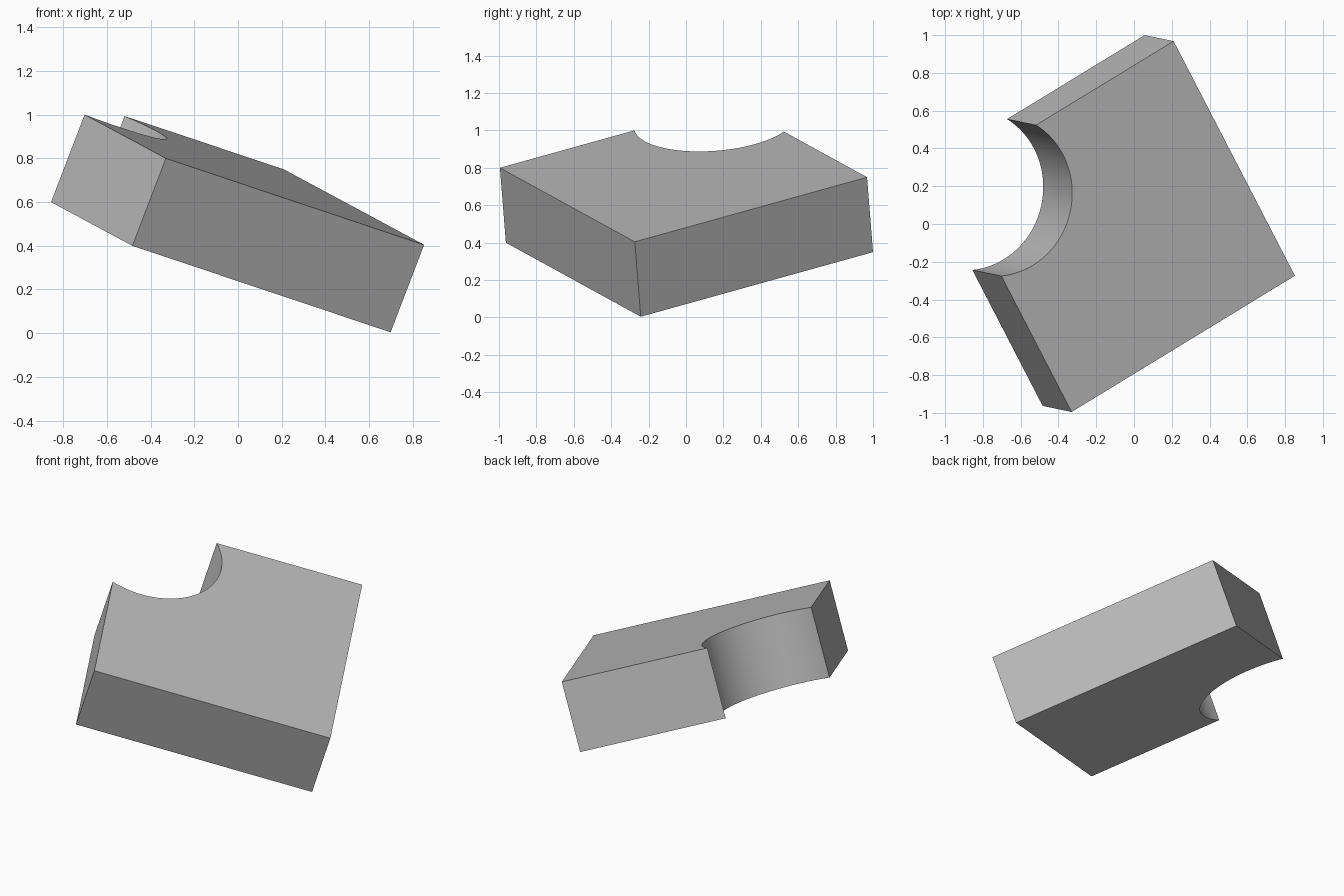
import bpy
import bmesh
from math import sin, cos, atan2, sqrt
from mathutils import Vector, Matrix

if "Cube" in bpy.data.objects:
    bpy.data.objects.remove(bpy.data.objects["Cube"], do_unlink=True)

# Block size, and the round bite taken out of one corner
SIDE, DEPTH = 1.44, 0.43
RADIUS, STEPS = 0.43, 48
cx, cy = 0.18, SIDE - 0.215

# Material
grey = bpy.data.materials.new("plain grey")
grey.use_nodes = True
color = (0.5, 0.5, 0.5, 1)
grey.diffuse_color = color
grey.node_tree.nodes["Principled BSDF"].inputs["Base Color"].default_value = color

# Profile: a square whose last corner is replaced by the arc of the bite
end_back = atan2(SIDE - cy, sqrt(RADIUS**2 - (SIDE - cy)**2))
end_side = atan2(-sqrt(RADIUS**2 - cx**2), -cx)
profile = [(0, 0), (SIDE, 0), (SIDE, SIDE)]
for i in range(STEPS + 1):
    a = end_back + (end_side - end_back) * i / STEPS
    profile.append((cx + RADIUS * cos(a), cy + RADIUS * sin(a)))

# Extrude the profile downwards from the top face
bm = bmesh.new()
top = bm.faces.new([bm.verts.new((x, y, 0)) for x, y in profile])
result = bmesh.ops.extrude_face_region(bm, geom=[top], use_keep_orig=True)
lower = [v for v in result["geom"] if isinstance(v, bmesh.types.BMVert)]
bmesh.ops.translate(bm, verts=lower, vec=(0, 0, -DEPTH))
bmesh.ops.recalc_face_normals(bm, faces=bm.faces)
mesh = bpy.data.meshes.new("notched_block")
bm.to_mesh(mesh)
bm.free()
mesh.materials.append(grey)

# Tilt the block into its resting pose
u = Vector((1.18, 0.72, -0.395)).normalized()
v = Vector((-0.64, 1.25, 0.345))
v = (v - u * v.dot(u)).normalized()
w = u.cross(v)
pose = Matrix((u, v, w)).transposed().to_4x4()
pose.translation = (-0.33, -0.995, 0.8)
mesh.transform(pose)

block = bpy.data.objects.new("notched_block", mesh)
bpy.context.collection.objects.link(block)
bpy.ops.object.select_all(action="DESELECT")
block.select_set(True)
bpy.context.view_layer.objects.active = block
bpy.ops.object.shade_smooth_by_angle()
